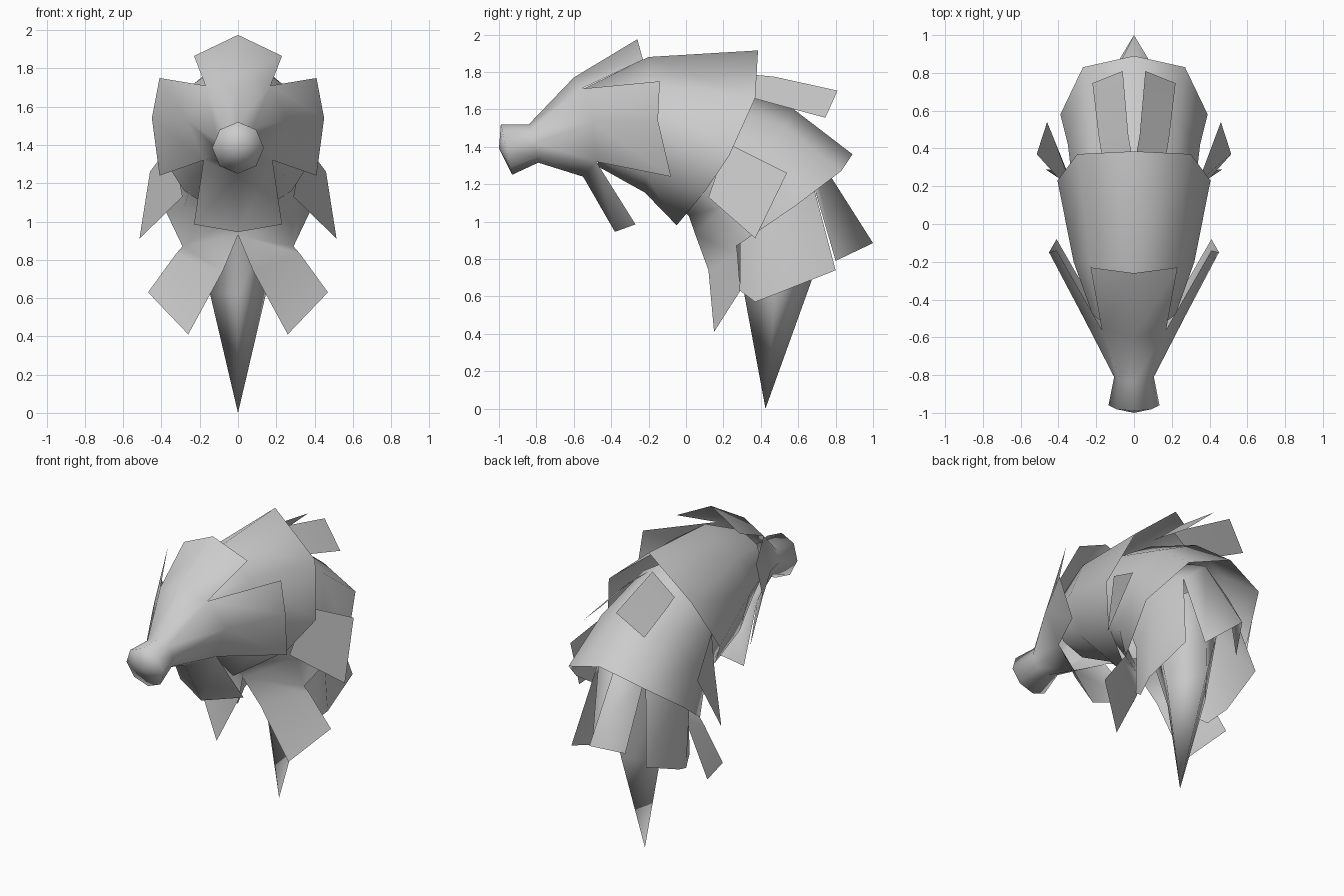
import bpy, bmesh
from math import radians


def build(name, *grids):
    """Each grid is rows of right-half points; quads join rows, then mirror in x."""
    bm = bmesh.new()
    for rows in grids:
        for side in (1, -1):
            v = [[bm.verts.new((x * side, y, z)) for x, y, z in r] for r in rows]
            for a, b in zip(v, v[1:]):
                for i in range(len(a) - 1):
                    quad = (a[i], a[i + 1], b[i + 1], b[i])
                    bm.faces.new(quad if side > 0 else quad[::-1])
    bmesh.ops.remove_doubles(bm, verts=bm.verts, dist=0.0005)
    bmesh.ops.recalc_face_normals(bm, faces=bm.faces)
    me = bpy.data.meshes.new(name)
    bm.to_mesh(me)
    bm.free()
    ob = bpy.data.objects.new(name, me)
    bpy.context.collection.objects.link(ob)
    bpy.ops.object.select_all(action='DESELECT')
    ob.select_set(True)
    bpy.context.view_layer.objects.active = ob
    bpy.ops.object.shade_smooth_by_angle(angle=radians(120))
    return ob


# snout with knobbed tip, opening into four petals
tip = [(0, -.99, 1.52), (.095, -.98, 1.48), (.135, -.96, 1.385), (.095, -.94, 1.29), (0, -.93, 1.25)]
neck = [(0, -.84, 1.52), (.075, -.83, 1.49), (.105, -.81, 1.42), (.075, -.795, 1.345), (0, -.79, 1.315)]
mouth = [(0, -.6, 1.77), (.17, -.56, 1.71), (.265, -.5, 1.53), (.18, -.48, 1.32), (0, -.55, 1.24)]
build("snout",
      [[(0, -1, 1.39)] * 5, tip, neck, mouth],
      [mouth[:2], [(0, -.26, 1.975), (.23, -.23, 1.865)]],
      [mouth[1:4], [(.41, -.14, 1.75), (.45, -.15, 1.54), (.41, -.08, 1.24)]],
      [mouth[3:], [(.23, -.27, .985), (0, -.38, .945)]])

# front body shell
build("front_body", [
    [(0, -.57, 1.70), (.14, -.54, 1.65), (.22, -.48, 1.5), (.16, -.46, 1.34), (0, -.48, 1.30)],
    [(0, -.2, 1.88), (.23, -.2, 1.72), (.32, -.2, 1.5), (.24, -.21, 1.24), (0, -.22, 1.155)],
    [(0, .385, 1.915), (.3, .37, 1.66), (.405, .23, 1.35), (.28, .1, 1.16), (0, -.05, .98)]])

# rear body shell with two diagonal flaps at its lower front
hem = [(0, .89, 1.36), (.27, .83, 1.27), (.39, .58, 1.08), (.29, .27, .87), (0, .05, .93)]
build("rear_body",
      [[(0, .15, 1.78), (.22, .13, 1.64), (.31, .08, 1.4), (.24, 0, 1.2), (0, -.06, 1.10)],
       [(0, .57, 1.605), (.24, .53, 1.5), (.35, .42, 1.28), (.28, .2, 1.08), (0, .015, 1.03)],
       hem],
      [[hem[4], hem[3]],
       [(.08, .12, .74), (.325, .275, .83)],
       [(.26, .15, .41), (.47, .29, .63)]])

# skirt under the hem: one back petal and two side petals on a hidden collar
collar = [(0, .66, 1.42), (.17, .66, 1.27), (.28, .48, 1.1), (.24, .31, .92)]
build("skirt",
      [[(0, .42, 1.55), (.15, .38, 1.45), (.24, .28, 1.28), (.2, .2, 1.1)], collar],
      [collar[:2], [(0, 1.0, .885), (.12, .8, .79)]],
      [collar[1:], [(.27, .8, .74), (.3, .5, .62), (.26, .37, .57)]],
      [[collar[3], (.26, .37, .57)], [(.22, .29, .88), (.23, .29, .63)]])

# thin fins
build("back_fin", [
    [(.01, .36, 1.785), (.17, .36, 1.66)],
    [(.03, .47, 1.775), (.185, .45, 1.635)],
    [(.06, .81, 1.70), (.22, .745, 1.555)]])
build("side_fin", [
    [(.34, .22, 1.42), (.29, .12, 1.13)],
    [(.46, .54, 1.26), (.515, .37, .91)]])

# four-sided tail spike
build("tail_spike", [
    [(0, .66, 1.28), (.26, .46, 1.15), (0, .15, 1.05)],
    [(0, .67, .68), (.148, .48, .63), (0, .31, .62)],
    [(0, .425, 0)] * 3])
